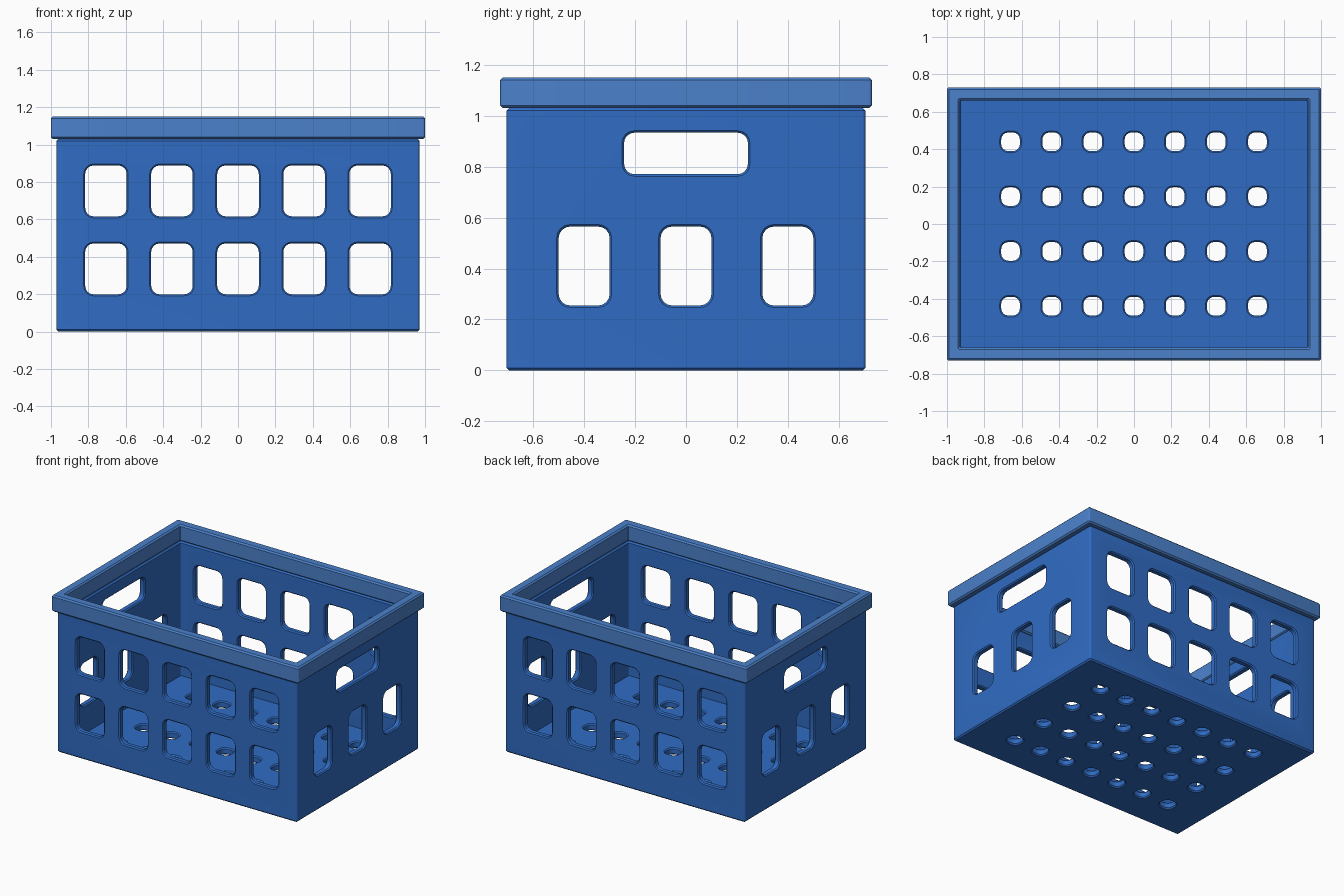
import bpy, bmesh, math

if "Cube" in bpy.data.objects:
    bpy.data.objects.remove(bpy.data.objects["Cube"])

HX, HY, TOP = 0.97, 0.705, 1.03      # body half sizes and height
WALL, FLOOR, B = 0.045, 0.05, 0.01   # wall, floor and bevel thickness


def ring(hx, hy, r, z, cx=0, cy=0, segs=4):
    """Rounded rectangle loop at height z."""
    pts = []
    for k, (sx, sy) in enumerate([(1, 1), (-1, 1), (-1, -1), (1, -1)]):
        for i in range(segs + 1):
            a = math.pi / 2 * (k + i / segs)
            pts.append((cx + sx * (hx - r) + r * math.cos(a),
                        cy + sy * (hy - r) + r * math.sin(a), z))
    return pts


def loft(bm, rings, closed=False, swap=lambda u, v, w: (u, v, w)):
    """Skin a stack of loops; cap the ends or join last to first."""
    loops = [[bm.verts.new(swap(*p)) for p in r] for r in rings]
    n = len(loops[0])
    pairs = list(zip(loops, loops[1:])) + ([(loops[-1], loops[0])] if closed else [])
    faces = [bm.faces.new((a[i], a[(i + 1) % n], b[(i + 1) % n], b[i]))
             for a, b in pairs for i in range(n)]
    if not closed:
        faces += [bm.faces.new(loops[0]), bm.faces.new(loops[-1])]
    bmesh.ops.recalc_face_normals(bm, faces=faces)


def make(name, bm, color=None):
    me = bpy.data.meshes.new(name)
    bm.to_mesh(me)
    bm.free()
    ob = bpy.data.objects.new(name, me)
    bpy.context.collection.objects.link(ob)
    if color:
        mat = bpy.data.materials.new(name + "_plastic")
        mat.diffuse_color = (*color, 1)
        mat.use_nodes = True
        mat.node_tree.nodes["Principled BSDF"].inputs["Base Color"].default_value = mat.diffuse_color
        me.materials.append(mat)
    return ob


def smooth(ob):
    bpy.ops.object.select_all(action='DESELECT')
    ob.select_set(True)
    bpy.context.view_layer.objects.active = ob
    bpy.ops.object.shade_smooth_by_angle(angle=math.radians(30))


# Open-topped body shell
bm = bmesh.new()
ix, iy = HX - WALL, HY - WALL
loft(bm, [ring(HX - B, HY - B, 0.004, 0), ring(HX, HY, 0.012, B),
          ring(HX, HY, 0.012, TOP - B), ring(HX - B, HY - B, 0.004, TOP),
          ring(ix + B, iy + B, 0.014, TOP), ring(ix, iy, 0.006, TOP - B),
          ring(ix, iy, 0.006, FLOOR)])
body = make("crate_body", bm, (0.03, 0.15, 0.55))

# Cutters with flared ends, giving each opening a chamfered edge
cut = bmesh.new()
C = 0.008


def hole(u, v, w, h, r, outer, inner, swap):
    d = C if outer > inner else -C
    loft(cut, [ring(w / 2 + g, h / 2 + g, r + g, z, u, v)
               for z, g in ((outer + d, 2 * C), (outer - d, 0),
                            (inner + d, 0), (inner - d, 2 * C))], swap=swap)


for s in (-1, 1):
    # Long wall windows
    for i in range(-2, 3):
        for z in (0.335, 0.752):
            hole(i * 0.353, z, 0.222, 0.272, 0.045, s * HY, s * iy,
                 lambda u, v, w: (u, w, v))
    # End wall windows and hand slot
    end = lambda u, v, w: (w, u, v)
    for i in (-1, 0, 1):
        hole(i * 0.4, 0.41, 0.2, 0.31, 0.045, s * HX, s * ix, end)
    hole(0, 0.852, 0.486, 0.163, 0.04, s * HX, s * ix, end)

# Floor drain holes
for i in range(-3, 4):
    for j in (-1.5, -0.5, 0.5, 1.5):
        hole(i * 0.22, j * 0.293, 0.1, 0.1, 0.038, 0, FLOOR,
             lambda u, v, w: (u, v, w))

cutter = make("hole_cutter", cut)
cutter.hide_render = True
mod = body.modifiers.new("holes", 'BOOLEAN')
mod.operation, mod.solver, mod.object = 'DIFFERENCE', 'EXACT', cutter
bpy.context.view_layer.objects.active = body
bpy.ops.object.modifier_apply(modifier=mod.name)
bpy.data.objects.remove(cutter)
smooth(body)

# Overhanging rim
bm = bmesh.new()
RX, RY, RW, Z0, Z1 = 1.0, 0.73, 0.07, TOP, 1.15
prof = [(B, Z0), (0, Z0 + B), (0, Z1 - B), (B, Z1),
        (RW - B, Z1), (RW, Z1 - B), (RW, Z0 + B), (RW - B, Z0)]
loft(bm, [ring(RX - d, RY - d, 0.012 if d == 0 else 0.005, z) for d, z in prof], closed=True)
smooth(make("top_rim", bm, (0.07, 0.22, 0.6)))
